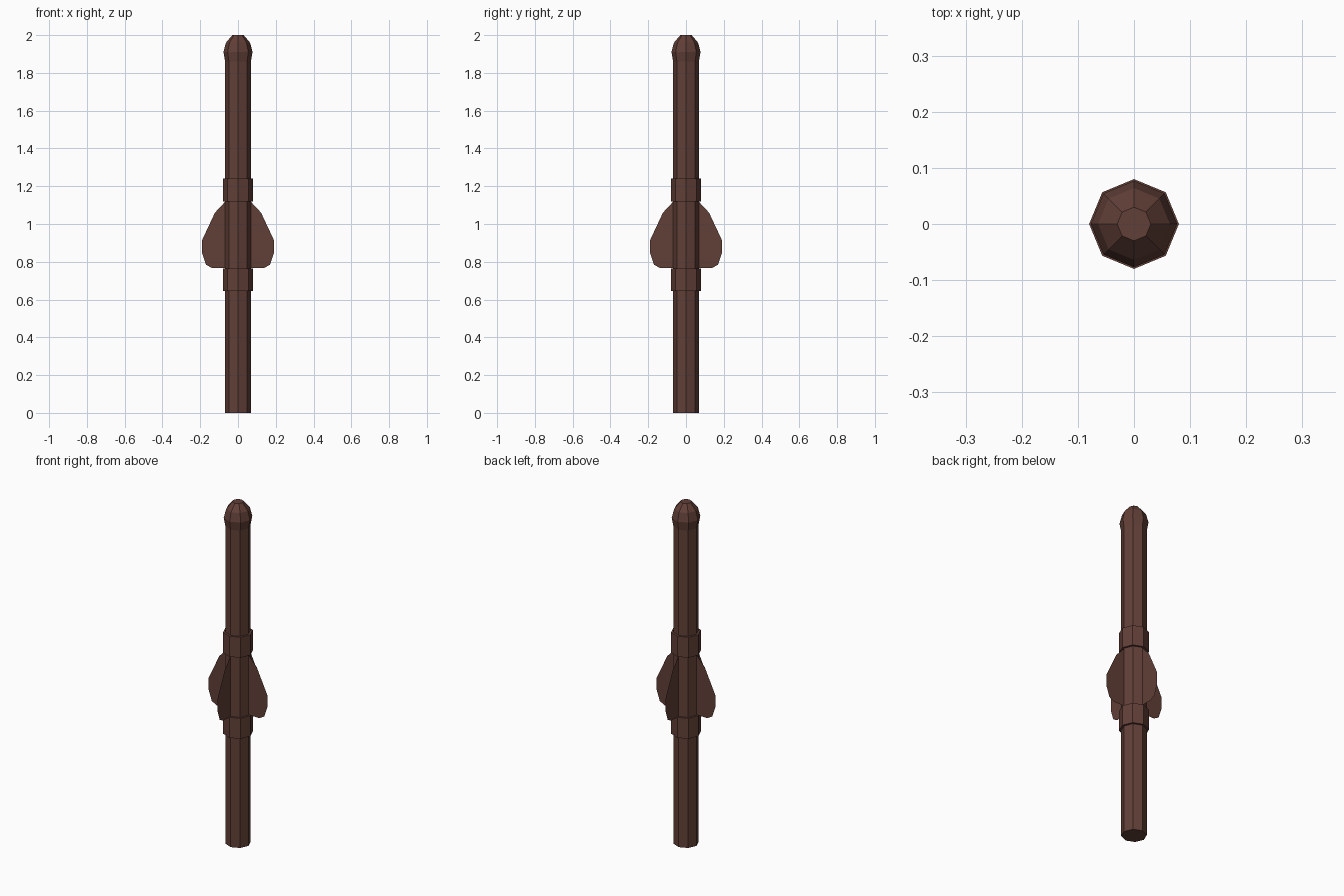
import bpy
import bmesh
from math import cos, sin, pi

if "Cube" in bpy.data.objects:
    bpy.data.objects.remove(bpy.data.objects["Cube"])

SIDES = 8

wood = bpy.data.materials.new("dark_brown")
wood.diffuse_color = (0.12, 0.05, 0.038, 1)
wood.use_nodes = True
wood.node_tree.nodes["Principled BSDF"].inputs["Base Color"].default_value = wood.diffuse_color


def finish(name, bm):
    mesh = bpy.data.meshes.new(name)
    bm.to_mesh(mesh)
    bm.free()
    mesh.materials.append(wood)
    obj = bpy.data.objects.new(name, mesh)
    bpy.context.collection.objects.link(obj)
    return obj


def lathe(name, profile, closed=False):
    """Turn (radius, z) points into an eight-sided solid, or a loop if closed."""
    bm = bmesh.new()
    rings = [[bm.verts.new((r * cos(2 * pi * i / SIDES), r * sin(2 * pi * i / SIDES), z))
              for i in range(SIDES)] for r, z in profile]
    pairs = list(zip(rings, rings[1:]))
    if closed:
        pairs.append((rings[-1], rings[0]))
    else:
        bm.faces.new(rings[0])
        bm.faces.new(rings[-1])
    for a, b in pairs:
        for i in range(SIDES):
            j = (i + 1) % SIDES
            bm.faces.new((a[i], a[j], b[j], b[i]))
    bmesh.ops.recalc_face_normals(bm, faces=bm.faces)
    return finish(name, bm)


# Shaft with its rounded, slightly flared tip
lathe("shaft", [(0.068, 0), (0.068, 1.86), (0.077, 1.91), (0.064, 1.96), (0.03, 2.0)])

# Two bands holding the fins
for name, z in (("lower_band", 0.645), ("upper_band", 1.12)):
    lathe(name, [(0.066, z), (0.08, z), (0.08, z + 0.12), (0.066, z + 0.12)], closed=True)

# Four paper-thin fins at right angles
outline = [(0.066, 1.12), (0.122, 1.06), (0.19, 0.915), (0.19, 0.845),
           (0.17, 0.785), (0.138, 0.767), (0.066, 0.767)]
for k in range(4):
    c, s = cos(k * pi / 2), sin(k * pi / 2)
    bm = bmesh.new()
    bm.faces.new([bm.verts.new((r * c, r * s, z)) for r, z in outline])
    finish(f"fin_{k + 1}", bm)
